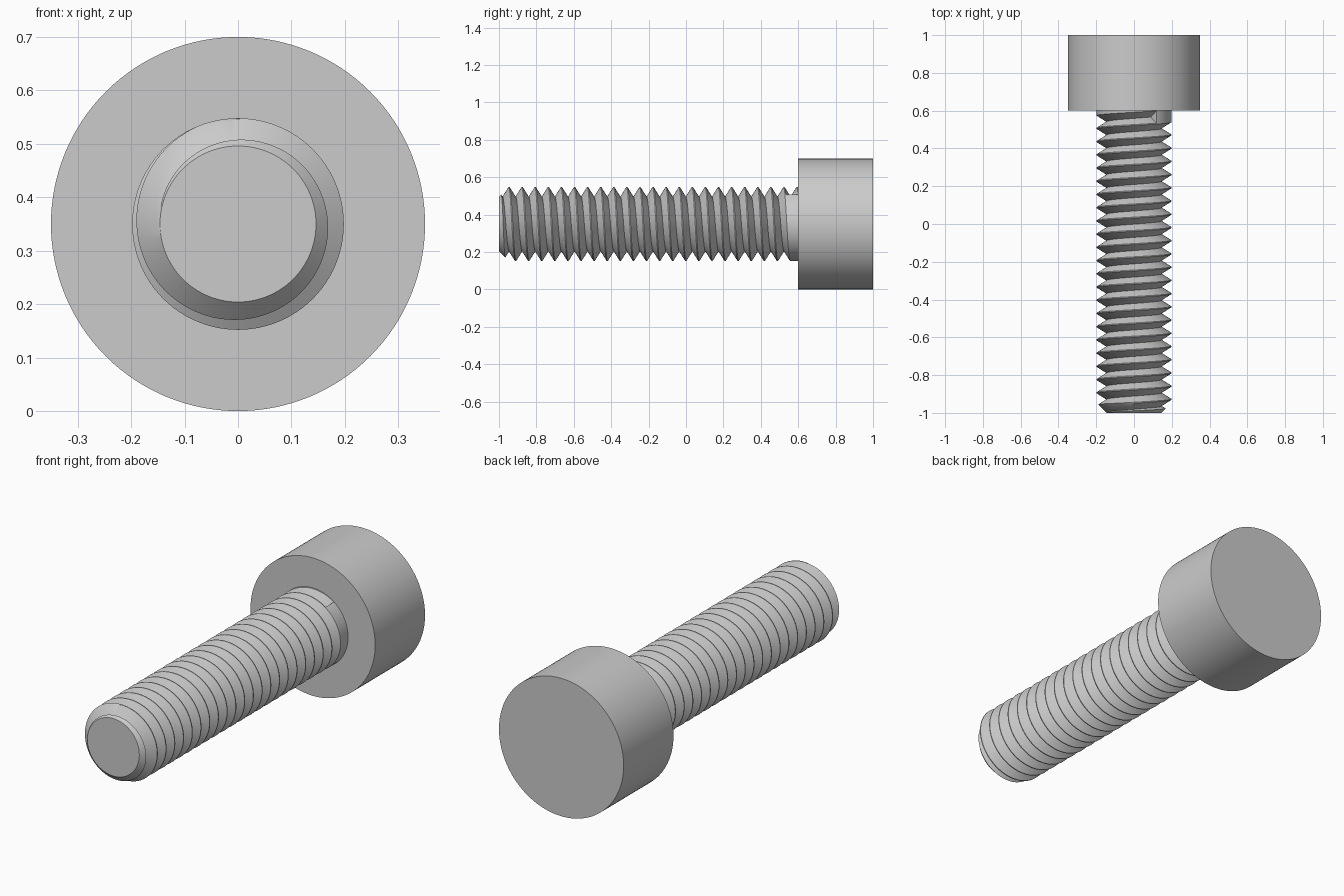
import bpy, bmesh, math

if "Cube" in bpy.data.objects:
    bpy.data.objects.remove(bpy.data.objects["Cube"])

CZ = 0.35                      # height of the screw axis
CREST, ROOT = 0.198, 0.146     # thread radii
PITCH, HALF = 0.07, 0.0325     # groove spacing and half width
Y0, Y1 = -1.0, 0.6             # threaded span along y
START = -0.981                 # groove centre at the top of the first turn
STEPS = 96
SLOPE = (CREST - ROOT) / HALF
TURNS = range(-1, 24)
RUNOUT = 22 * 2 * math.pi + math.radians(37)   # where the groove stops


def finish(bm, name, angle=30):
    bmesh.ops.recalc_face_normals(bm, faces=bm.faces)
    me = bpy.data.meshes.new(name)
    bm.to_mesh(me)
    bm.free()
    ob = bpy.data.objects.new(name, me)
    bpy.context.collection.objects.link(ob)
    bpy.ops.object.select_all(action='DESELECT')
    ob.select_set(True)
    bpy.context.view_layer.objects.active = ob
    bpy.ops.object.shade_smooth_by_angle(angle=math.radians(angle))
    return ob


def column(theta, past_end):
    """Lengthwise outline (y, r) of the shank at one angle."""
    pts = [(Y0, ROOT)]
    for k in TURNS:
        a = k * 2 * math.pi + theta
        yg = START + PITCH * a / (2 * math.pi)
        cut = a < RUNOUT - 1e-6 or (abs(a - RUNOUT) < 1e-6 and not past_end)
        # groove lips, trimmed where they meet the 45 degree tip chamfer
        lip_a = max(yg - HALF, (yg * SLOPE + Y0) / (1 + SLOPE))
        lip_b = min(yg + HALF, (yg * SLOPE - Y0) / (SLOPE - 1))
        for y in (lip_a, yg, lip_b):
            r = min(CREST, ROOT + abs(y - yg) * SLOPE) if cut else CREST
            y = min(max(y, Y0), Y1)
            if y >= Y1:
                r = CREST
            pts.append((y, min(r, ROOT + y - Y0)))
    return pts + [(Y1, CREST), (Y1 + 0.02, CREST)]


# Threaded shank: V groove wound round a chamfered cylinder
end = RUNOUT % (2 * math.pi)
angles = [(2 * math.pi * i / STEPS, 2 * math.pi * i / STEPS > end) for i in range(STEPS + 1)]
angles = sorted(angles + [(end, False), (end, True)])
bm = bmesh.new()
cols = []
for t, past in angles:
    cols.append([bm.verts.new((r * math.sin(t), y, CZ + r * math.cos(t)))
                 for y, r in column(t, past)])
for a, b in zip(cols, cols[1:]):
    for i in range(len(a) - 1):
        bm.faces.new((a[i], a[i + 1], b[i + 1], b[i]))
for row in (0, -1):
    bm.faces.new([c[row] for c in cols])
bmesh.ops.remove_doubles(bm, verts=bm.verts, dist=1e-5)
finish(bm, "threaded_shank")

# Plain cylindrical head
bm = bmesh.new()
bmesh.ops.create_cone(bm, cap_ends=True, segments=128, radius1=0.35, radius2=0.35, depth=0.4)
for v in bm.verts:
    x, y, z = v.co
    v.co = (x, z + 0.8, y + CZ)
finish(bm, "screw_head")
